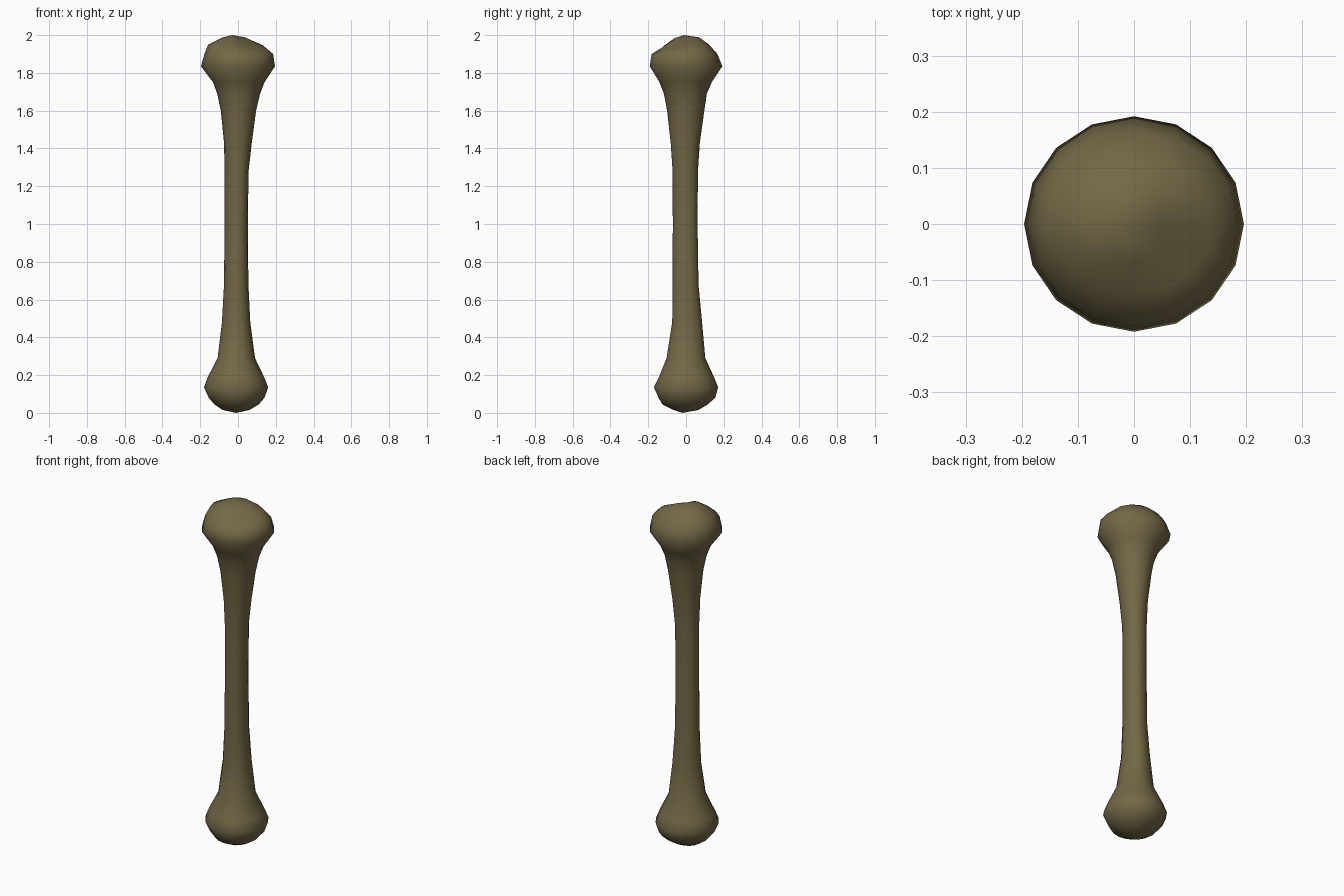
import bpy, bmesh, math

SIDES = 16

# Cross-sections: height, left, right, front and back reach
rings = [
    (0.015, 0.080, 0.060, 0.065, 0.065),
    (0.045, 0.125, 0.110, 0.125, 0.115),
    (0.080, 0.155, 0.140, 0.145, 0.155),
    (0.135, 0.180, 0.160, 0.170, 0.170),
    (0.190, 0.160, 0.138, 0.143, 0.148),
    (0.290, 0.108, 0.090, 0.103, 0.102),
    (0.480, 0.085, 0.065, 0.073, 0.085),
    (0.680, 0.074, 0.055, 0.071, 0.066),
    (1.000, 0.071, 0.052, 0.070, 0.061),
    (1.280, 0.071, 0.056, 0.071, 0.063),
    (1.430, 0.074, 0.073, 0.081, 0.073),
    (1.600, 0.091, 0.096, 0.100, 0.097),
    (1.690, 0.110, 0.117, 0.117, 0.110),
    (1.750, 0.132, 0.140, 0.140, 0.136),
    (1.835, 0.196, 0.196, 0.192, 0.192),
    (1.900, 0.178, 0.186, 0.182, 0.166),
    (1.950, 0.158, 0.142, 0.122, 0.122),
    (1.988, 0.080, 0.050, 0.065, 0.070),
]

bone = bpy.data.materials.new("dull olive brown")
bone.diffuse_color = (0.171, 0.138, 0.061, 1)

bm = bmesh.new()
loops = []
for z, left, right, front, back in rings:
    loop = []
    for i in range(SIDES):
        a = 2 * math.pi * i / SIDES
        c, s = math.cos(a), math.sin(a)
        # the front right corner of the head slopes down a little
        dip = 0.025 * max(0, math.cos(a + math.pi / 4)) ** 2 if z > 1.93 else 0
        loop.append(bm.verts.new((c * (right if c > 0 else left),
                                  s * (back if s > 0 else front), z - dip)))
    loops.append(loop)

# Shaft and knobs
for low, high in zip(loops, loops[1:]):
    for i in range(SIDES):
        j = (i + 1) % SIDES
        bm.faces.new((low[i], low[j], high[j], high[i]))

# Closing fans at both ends
for loop, tip in ((loops[0], (-0.01, -0.02, 0)), (loops[-1], (-0.03, -0.01, 2.0))):
    v = bm.verts.new(tip)
    for i in range(SIDES):
        bm.faces.new((v, loop[i], loop[(i + 1) % SIDES]))

bmesh.ops.recalc_face_normals(bm, faces=bm.faces)
for f in bm.faces:
    f.smooth = True
mesh = bpy.data.meshes.new("bone")
bm.to_mesh(mesh)
bm.free()
mesh.materials.append(bone)
bpy.context.collection.objects.link(bpy.data.objects.new("bone", mesh))
